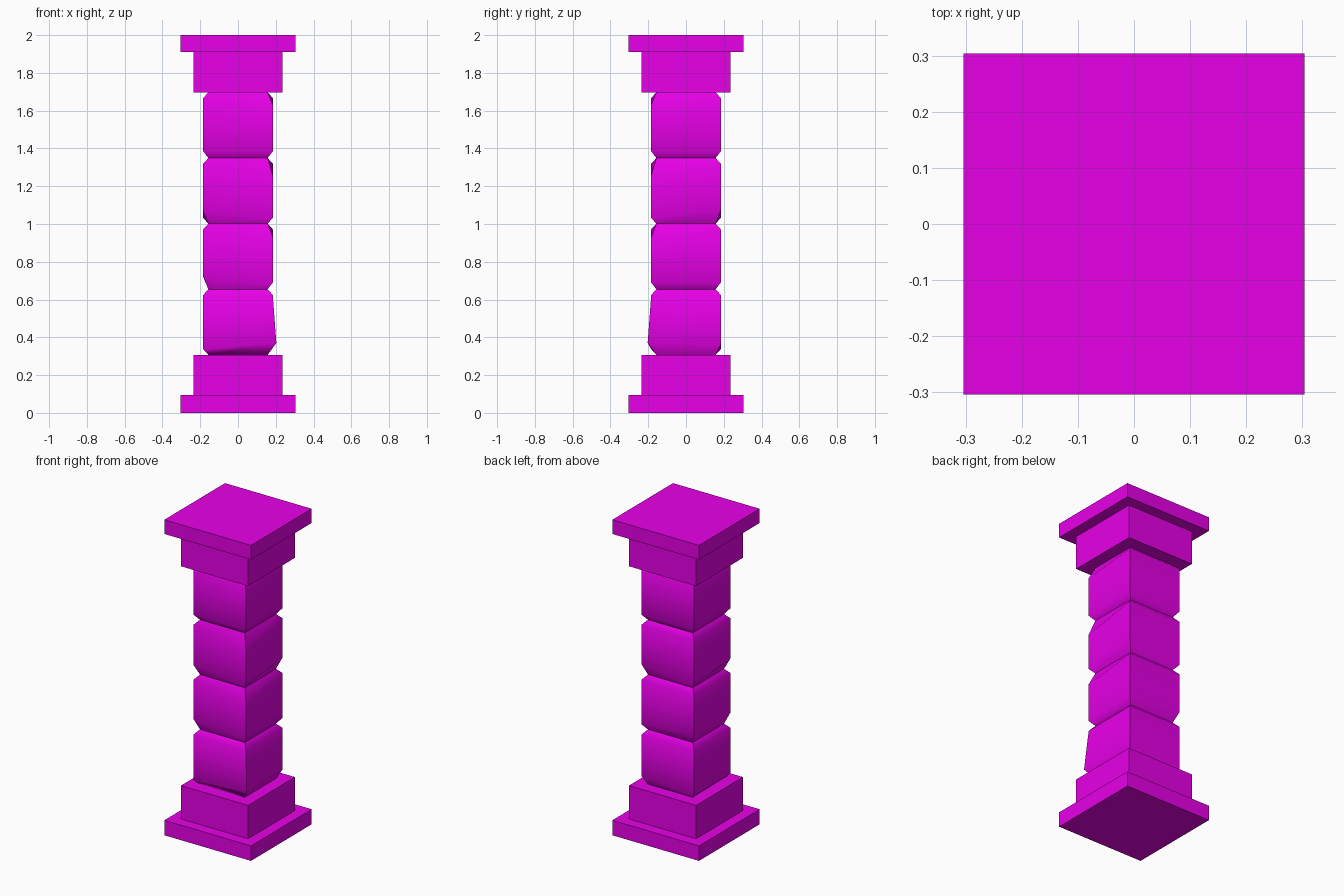
import bpy, bmesh, math

if "Cube" in bpy.data.objects:
    bpy.data.objects.remove(bpy.data.objects["Cube"])

mat = bpy.data.materials.new("magenta")
mat.diffuse_color = (0.8, 0.0, 0.8, 1)
mat.use_nodes = True
mat.node_tree.nodes["Principled BSDF"].inputs["Base Color"].default_value = mat.diffuse_color


def finish(name, bm):
    bmesh.ops.recalc_face_normals(bm, faces=bm.faces)
    mesh = bpy.data.meshes.new(name)
    bm.to_mesh(mesh)
    bm.free()
    mesh.materials.append(mat)
    ob = bpy.data.objects.new(name, mesh)
    bpy.context.collection.objects.link(ob)
    return ob


def slab(name, half, z0, z1):
    bm = bmesh.new()
    bmesh.ops.create_cube(bm, size=1)
    for v in bm.verts:
        v.co = (v.co.x * 2 * half, v.co.y * 2 * half, z0 + (v.co.z + 0.5) * (z1 - z0))
    finish(name, bm)


# Stepped base and capital
slab("base_plinth", 0.304, 0, 0.095)
slab("base_block", 0.235, 0.095, 0.307)
slab("capital_block", 0.235, 1.697, 1.91)
slab("capital_plate", 0.304, 1.91, 2.0)

# Shaft: four stacked stones, corners ordered FL, FR, BR, BL
CORNERS = [(-1, -1), (1, -1), (1, 1), (-1, 1)]
NECK, BODY, STEP, Z0 = 0.157, 0.184, 0.3475, 0.307
# height of each chamfer corner above the stone's bottom / below its top
stones = [
    ((0.03, 0.063, 0.055, 0.03), (0.03, 0.03, 0.03, 0.03)),
    ((0.07, 0.035, 0.035, 0.065), (0.03, 0.07, 0.03, 0.03)),
    ((0.065, 0.03, 0.07, 0.03), (0.03, 0.09, 0.03, 0.03)),
    ((0.035, 0.035, 0.035, 0.035), (0.03, 0.065, 0.03, 0.03)),
]
bm = bmesh.new()


def ring(halves, heights):
    return [bm.verts.new((x * h, y * h, z))
            for (x, y), h, z in zip(CORNERS, halves, heights)]


rings = [ring([NECK] * 4, [Z0] * 4)]
for i, (low, high) in enumerate(stones):
    z0, z1 = Z0 + i * STEP, Z0 + (i + 1) * STEP
    bulge = [BODY, 0.203 if i == 0 else BODY, BODY, BODY]
    rings.append(ring(bulge, [z0 + d for d in low]))
    rings.append(ring([BODY] * 4, [z1 - d for d in high]))
    rings.append(ring([NECK] * 4, [z1] * 4))
for a, b in zip(rings, rings[1:]):
    for k in range(4):
        n = (k + 1) % 4
        bm.faces.new((a[k], a[n], b[n], b[k]))
bm.faces.new(rings[0])
bm.faces.new(rings[-1])
shaft = finish("stone_shaft", bm)

# Soft chamfers, crisp vertical corners and joints
bpy.context.view_layer.objects.active = shaft
shaft.select_set(True)
bpy.ops.object.shade_smooth_by_angle(angle=math.radians(55))
